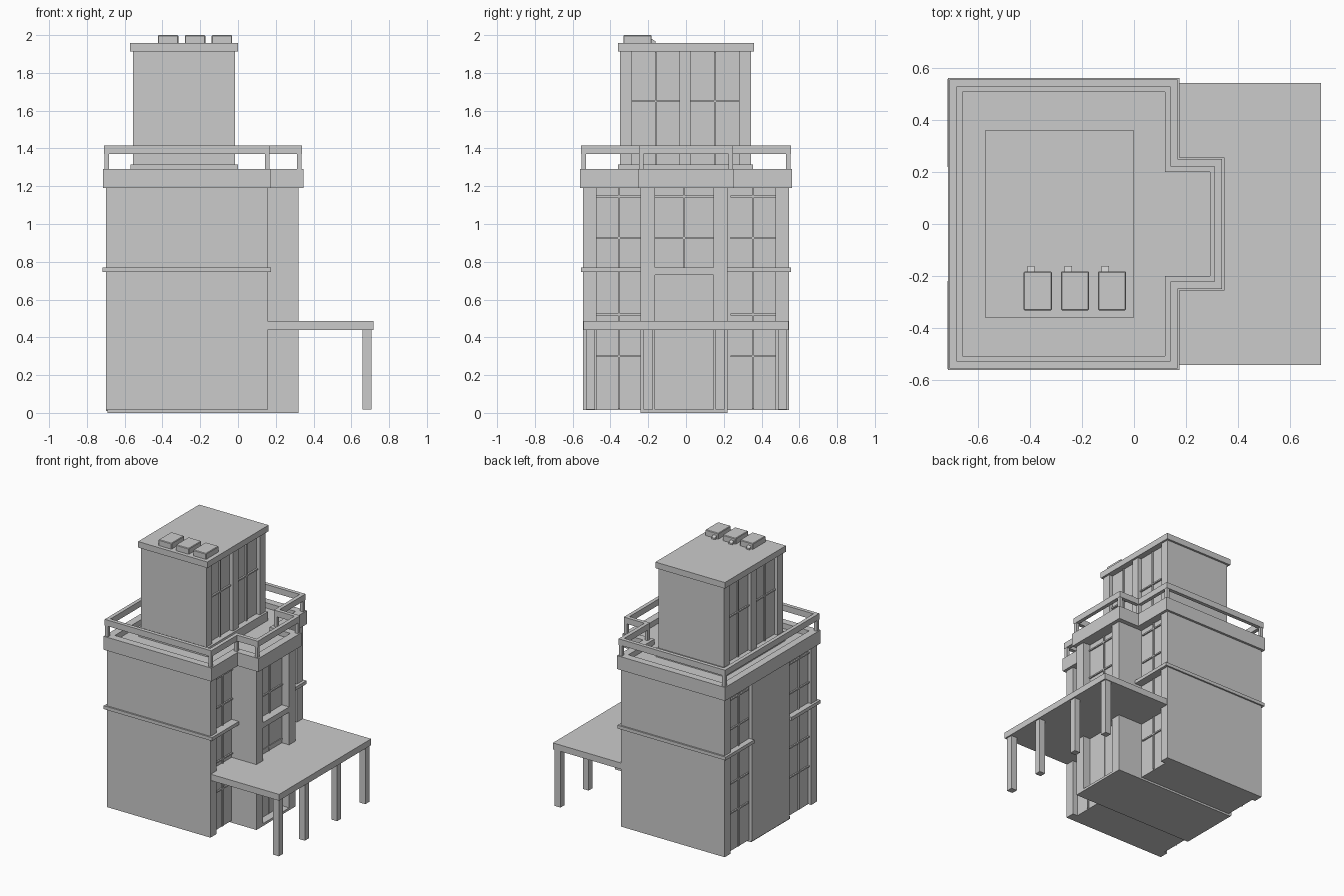
import bpy, bmesh

if "Cube" in bpy.data.objects:
    bpy.data.objects.remove(bpy.data.objects["Cube"])


def mesh_object(name, bm):
    bmesh.ops.recalc_face_normals(bm, faces=bm.faces)
    me = bpy.data.meshes.new(name)
    bm.to_mesh(me)
    bm.free()
    ob = bpy.data.objects.new(name, me)
    bpy.context.collection.objects.link(ob)
    return ob


def box(name, x, y, z):
    """Box from (min, max) pairs."""
    bm = bmesh.new()
    bmesh.ops.create_cube(bm, size=1)
    for v in bm.verts:
        v.co = [(r[0] + r[1]) / 2 + c * (r[1] - r[0]) for c, r in zip(v.co, (x, y, z))]
    return mesh_object(name, bm)


def tee(x0, x1, x2, y, yb, t=0.0):
    """T-shaped plan of the building with its bay, inset by t."""
    x0, x1, x2, y, yb = x0 + t, x1 - t, x2 - t, y - t, yb - t
    return [(x0, -y), (x1, -y), (x1, -yb), (x2, -yb),
            (x2, yb), (x1, yb), (x1, y), (x0, y)]


def ring(name, plan, t, z0, z1):
    """Closed wall of thickness t following the T-shaped plan."""
    bm = bmesh.new()
    loops = [[bm.verts.new((px, py, z)) for px, py in tee(*plan, d)]
             for d, z in ((0, z0), (0, z1), (t, z1), (t, z0))]
    for k in range(4):
        a, b = loops[k], loops[(k + 1) % 4]
        for i in range(8):
            j = (i + 1) % 8
            bm.faces.new((a[i], a[j], b[j], b[i]))
    return mesh_object(name, bm)


def slab(name, plan, z0, z1):
    bm = bmesh.new()
    f = bm.faces.new([bm.verts.new((px, py, z0)) for px, py in tee(*plan)])
    ext = bmesh.ops.extrude_face_region(bm, geom=[f])["geom"]
    bmesh.ops.translate(bm, vec=(0, 0, z1 - z0),
                        verts=[v for v in ext if isinstance(v, bmesh.types.BMVert)])
    return mesh_object(name, bm)


def glazing_bars(name, x, y, z, levels):
    """Central upright and cross bars over a window opening."""
    m = (y[0] + y[1]) / 2
    box(name + "_upright", x, (m - .005, m + .005), z)
    for h in levels:
        box(name + "_crossbar", x, y, (h - .005, h + .005))


# Main block: glazed core, solid side walls, rear wall panel
box("glazed_core", (-.675, .115), (-.53, .53), (.015, 1.2))
for s, tag in ((-1, "front"), (1, "back")):
    y = sorted((s * .475, s * .545))
    box(tag + "_wall", (-.70, .155), y, (.015, 1.2))
    band = sorted((s * .22, s * .557))
    box(tag + "_wall_band", (-.717, .175), sorted((s * .53, s * .557)), (.745, .77))
    box(tag + "_east_band", (.10, .175), band, (.745, .77))
    box(tag + "_west_band", (-.717, -.66), band, (.745, .77))
    win = sorted((s * .235, s * .475))
    for x in ((.11, .125), (-.685, -.67)):
        glazing_bars("side_window", x, win, (.77, 1.19), (.925, 1.145))
        glazing_bars("lower_window", x, win, (.02, .745), (.3, .52))
box("rear_wall_panel", (-.70, -.66), (-.22, .22), (.01, 1.2))
box("base_slab", (-.69, .32), (-.24, .22), (0, .018))

# Projecting bay
box("bay_glazing", (.10, .26), (-.2, .2), (.015, 1.2))
box("bay_pier_front", (.10, .32), (-.24, -.165), (.005, 1.2))
box("bay_pier_back", (.10, .32), (.145, .22), (.005, 1.2))
box("bay_band", (.25, .32), (-.17, .15), (.73, .77))
glazing_bars("bay_window", (.255, .27), (-.165, .145), (.77, 1.19), (.925, 1.145))
glazing_bars("entrance_door", (.255, .265), (-.165, .145), (.02, .745), (.52,))

# Cornice, roof deck and railing
plan = (-.715, .175, .347, .562, .255)
ring("cornice", plan, .055, 1.19, 1.29)
slab("roof_deck", (-.68, .14, .31, .53, .225), 1.192, 1.25)
rail = (-.71, .168, .338, .555, .25)
ring("railing", rail, .028, 1.37, 1.415)
for px, py in tee(*rail, .014):
    box("railing_post", (px - .012, px + .012), (py - .012, py + .012), (1.28, 1.38))

# Porch roof and posts
box("porch_roof", (.11, .718), (-.542, .542), (.44, .487))
for py in (-.505, -.2, .18, .512):
    box("porch_post", (.66, .708), (py - .024, py + .024), (.018, .45))

# Rooftop tower
box("tower_base", (-.57, 0), (-.36, .355), (1.24, 1.315))
box("tower_core", (-.53, -.045), (-.34, .335), (1.3, 1.92))
box("tower_front_wall", (-.555, -.015), (-.35, -.285), (1.3, 1.92))
box("tower_back_wall", (-.555, -.015), (.28, .345), (1.3, 1.92))
for x, inner in (((-.06, -.015), (-.05, -.033)), ((-.555, -.51), (-.54, -.52))):
    box("tower_mid_pier", x, (-.035, .025), (1.3, 1.92))
    for y in ((-.285, -.035), (.025, .28)):
        glazing_bars("tower_window", inner, y, (1.315, 1.91), (1.65,))
box("tower_roof", (-.572, 0), (-.36, .36), (1.912, 1.957))

# Rooftop air units with small outlets
for cx in (-.37, -.227, -.085):
    unit = box("air_unit", (cx - .054, cx + .054), (-.332, -.182), (1.95, 2.0))
    mod = unit.modifiers.new("edge", 'BEVEL')
    mod.width = .004
    mod.segments = 1
    outlet = box("air_outlet", (cx - .04, cx - .012), (-.19, -.162), (1.95, 1.985))
    for v in outlet.data.vertices:
        if v.co.z > 1.97 and v.co.y > -.17:
            v.co.z = 1.968
